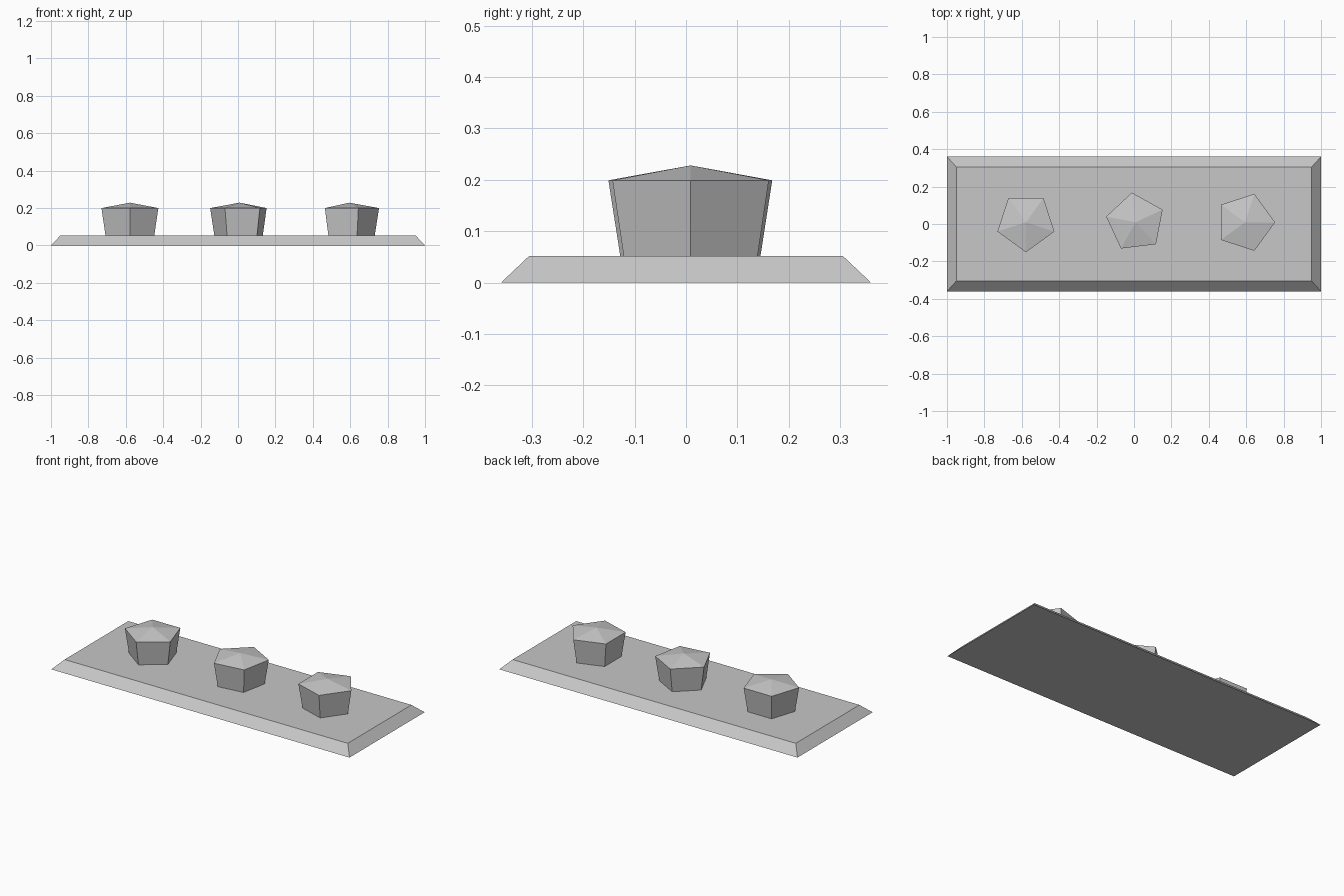
import bpy
import bmesh
from math import cos, sin, tau, radians

cube = bpy.data.objects.get("Cube")
if cube:
    bpy.data.objects.remove(cube, do_unlink=True)

GREY = (0.57, 0.57, 0.57, 1)
grey = bpy.data.materials.new("plain_grey")
grey.use_nodes = True
grey.diffuse_color = GREY
grey.node_tree.nodes["Principled BSDF"].inputs["Base Color"].default_value = GREY

PLATE_TOP = 0.052


def loft(name, rings, apex=None):
    """Join rings of points with flat faces; close the top flat or to an apex."""
    bm = bmesh.new()
    loops = [[bm.verts.new(p) for p in ring] for ring in rings]
    n = len(loops[0])
    bm.faces.new(loops[0][::-1])
    for low, high in zip(loops, loops[1:]):
        for i in range(n):
            j = (i + 1) % n
            bm.faces.new((low[i], low[j], high[j], high[i]))
    top = loops[-1]
    if apex:
        tip = bm.verts.new(apex)
        for i in range(n):
            bm.faces.new((top[i], top[(i + 1) % n], tip))
    else:
        bm.faces.new(top)
    mesh = bpy.data.meshes.new(name)
    bm.to_mesh(mesh)
    bm.free()
    mesh.materials.append(grey)
    obj = bpy.data.objects.new(name, mesh)
    bpy.context.collection.objects.link(obj)
    return obj


def rectangle(hx, hy, z):
    return [(-hx, -hy, z), (hx, -hy, z), (hx, hy, z), (-hx, hy, z)]


def pentagon(x, y, radius, z, turn):
    angles = [radians(turn) + tau * i / 5 for i in range(5)]
    return [(x + radius * cos(a), y + radius * sin(a), z) for a in angles]


# Bevelled base plate
loft("base_plate", [rectangle(1, 0.36, 0), rectangle(0.95, 0.305, PLATE_TOP)])

# Flared five-sided studs with shallow pointed caps
for name, x, turn in (("right_stud", -0.578, -90),
                      ("middle_stud", 0.008, 25),
                      ("left_stud", 0.594, 0)):
    y = 0.009
    loft(name, [pentagon(x, y, 0.137, PLATE_TOP, turn),
                pentagon(x, y, 0.16, 0.199, turn)], apex=(x, y, 0.228))
